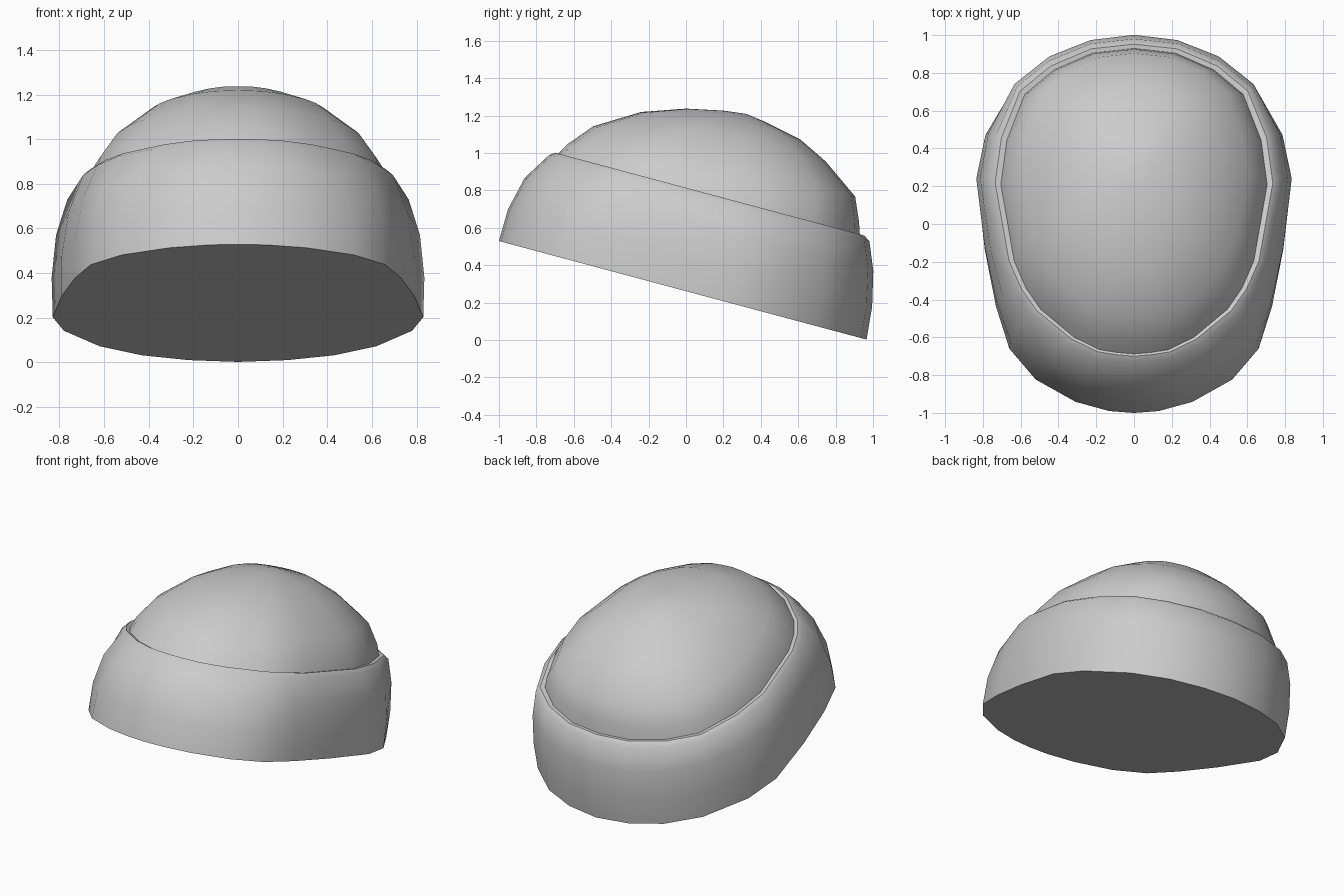
import bpy, bmesh, math

if "Cube" in bpy.data.objects:
    bpy.data.objects.remove(bpy.data.objects["Cube"])

TILT = math.radians(15)
C, S = math.cos(TILT), math.sin(TILT)

# half outlines, front to back: (half width 0..1, position along length 0..1)
HEM = [(0, 0), (.157, .005), (.373, .03), (.627, .09), (.795, .173), (.88, .286), (.952, .44),
       (1, .62), (.94, .735), (.747, .867), (.518, .944), (.265, .985), (0, 1)]
RIM = [(0, 0), (.13, .005), (.26, .014), (.45, .055), (.70, .146), (.81, .215), (.90, .305),
       (1, .555), (.955, .70), (.82, .85), (.60, .93), (.31, .985), (0, 1)]


def place(x, u, n):
    # from the tilted hat frame into the world
    return (x, C * u + S * n, -S * u + C * n)


def ring(bm, n, front, back, width, blend):
    half = []
    for (hx, ht), (rx, rt) in zip(HEM, RIM):
        x = (hx + (rx - hx) * blend) * width
        t = ht + (rt - ht) * blend
        half.append((x, front + (back - front) * t))
    loop = half + [(-x, u) for x, u in half[-2:0:-1]]
    return [bm.verts.new(place(x, u, n)) for x, u in loop]


def loft(name, sections, apex=None):
    bm = bmesh.new()
    rings = [ring(bm, *s) for s in sections]
    count = len(rings[0])
    for a, b in zip(rings, rings[1:]):
        for i in range(count):
            j = (i + 1) % count
            bm.faces.new((a[i], a[j], b[j], b[i]))
    if apex:
        tip = bm.verts.new(place(0, *apex))
        for i in range(count):
            bm.faces.new((rings[-1][i], rings[-1][(i + 1) % count], tip))
    else:
        bm.faces.new(rings[0][::-1])
    bmesh.ops.recalc_face_normals(bm, faces=bm.faces)
    if not apex:
        base = max(bm.faces, key=lambda f: len(f.verts))
        if base.normal.z > 0:
            bmesh.ops.reverse_faces(bm, faces=bm.faces)
    elif sum(f.normal.z for f in bm.faces) < 0:
        bmesh.ops.reverse_faces(bm, faces=bm.faces)
    mesh = bpy.data.meshes.new(name)
    bm.to_mesh(mesh)
    bm.free()
    ob = bpy.data.objects.new(name, mesh)
    bpy.context.collection.objects.link(ob)
    bpy.ops.object.select_all(action='DESELECT')
    ob.select_set(True)
    bpy.context.view_layer.objects.active = ob
    bpy.ops.object.shade_smooth_by_angle(angle=math.radians(40))
    return ob


# folded cuff with flat closed underside: height, front, back, half width, outline blend
loft("hat_cuff", [
    (.252, -1.103, .932, .83, 0),
    (.43, -1.10, .915, .835, .12),
    (.615, -1.057, .872, .815, .4),
    (.765, -.963, .81, .765, .85),
    (.786, -.935, .775, .735, 1),
    (.775, -.90, .735, .69, 1),
])

# domed crown rising out of the cuff
loft("hat_crown", [
    (.76, -.935, .76, .71, 1),
    (.85, -.88, .73, .685, 1),
    (.975, -.775, .675, .60, 1),
    (1.115, -.548, .475, .43, 1),
    (1.195, -.32, .31, .27, 1),
    (1.237, -.12, .10, .11, 1),
], apex=(1 * -.0, 1.251))
